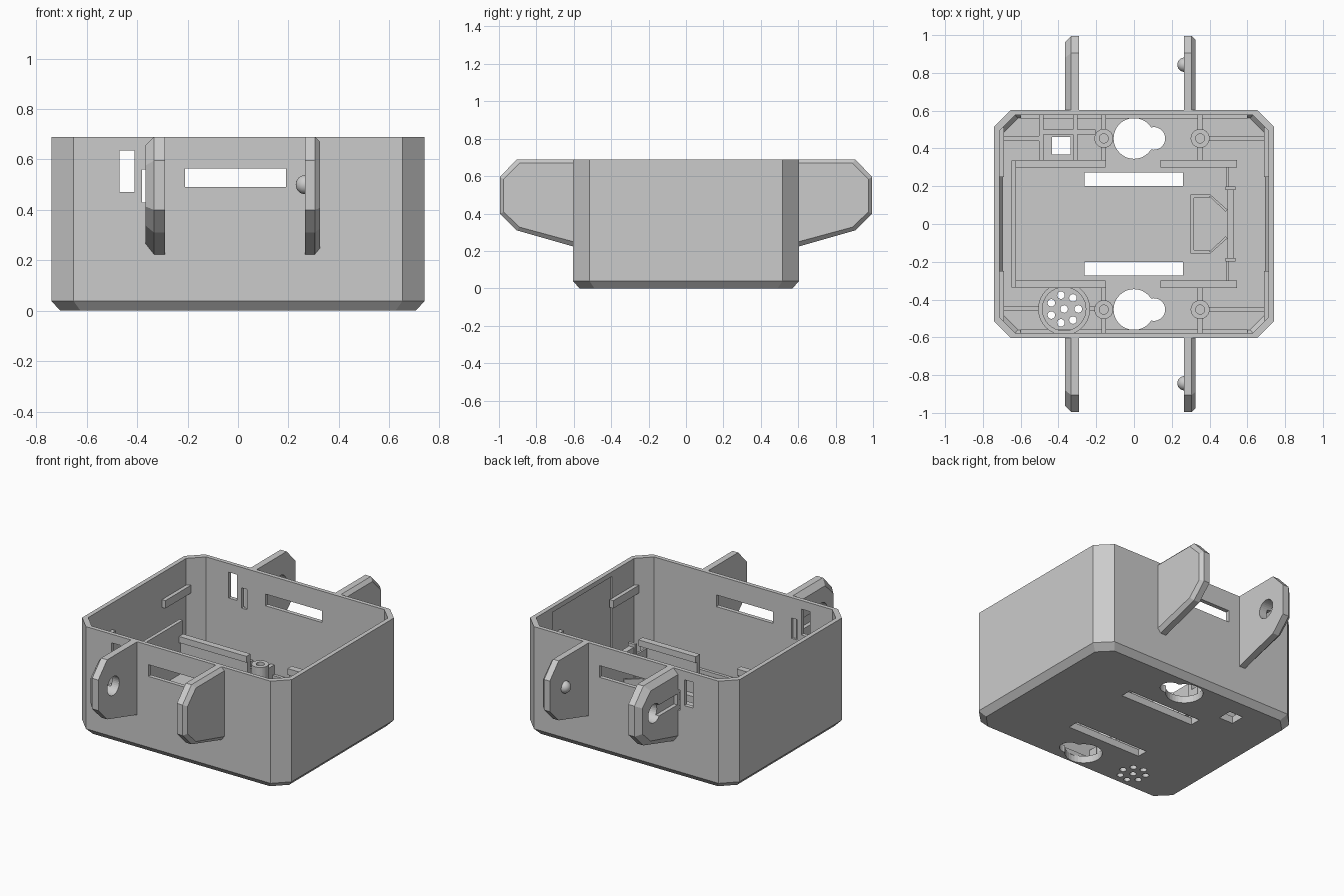
import bpy, bmesh, math
from mathutils import Matrix

cube = bpy.data.objects.get("Cube")
if cube:
    bpy.data.objects.remove(cube, do_unlink=True)

grey = bpy.data.materials.new("light grey plastic")
grey.use_nodes = True
grey.diffuse_color = (0.6, 0.6, 0.6, 1)
grey.node_tree.nodes["Principled BSDF"].inputs["Base Color"].default_value = (0.6, 0.6, 0.6, 1)


def finish(name, bm):
    bmesh.ops.recalc_face_normals(bm, faces=bm.faces)
    mesh = bpy.data.meshes.new(name)
    bm.to_mesh(mesh)
    bm.free()
    mesh.materials.append(grey)
    ob = bpy.data.objects.new(name, mesh)
    bpy.context.scene.collection.objects.link(ob)
    return ob


def loft(name, rings):
    bm = bmesh.new()
    loops = [[bm.verts.new(p) for p in ring] for ring in rings]
    n = len(loops[0])
    for a, b in zip(loops, loops[1:]):
        for i in range(n):
            j = (i + 1) % n
            bm.faces.new((a[i], a[j], b[j], b[i]))
    bm.faces.new(loops[0])
    bm.faces.new(loops[-1])
    return finish(name, bm)


def box(name, x, y, z):
    return loft(name, [[(x[0], y[0], h), (x[1], y[0], h), (x[1], y[1], h), (x[0], y[1], h)] for h in z])


def cylinder(name, x, y, r, z, sides=32):
    def ring(h):
        return [(x + r * math.cos(math.tau * i / sides), y + r * math.sin(math.tau * i / sides), h)
                for i in range(sides)]
    return loft(name, [ring(h) for h in z])


def octagon(hx, hy, c, z):
    pts = [(hx, hy - c), (hx - c, hy), (c - hx, hy), (-hx, hy - c),
           (-hx, c - hy), (c - hx, -hy), (hx - c, -hy), (hx, c - hy)]
    return [(x, y, z) for x, y in pts]


def cut(ob, cutters):
    for c in cutters:
        c.hide_render = True
        m = ob.modifiers.new("cut", 'BOOLEAN')
        m.operation = 'DIFFERENCE'
        m.solver = 'EXACT'
        m.object = c
    bpy.context.view_layer.update()
    deps = bpy.context.evaluated_depsgraph_get()
    mesh = bpy.data.meshes.new_from_object(ob.evaluated_get(deps))
    ob.modifiers.clear()
    ob.data = mesh
    for c in cutters:
        bpy.data.objects.remove(c, do_unlink=True)


TOP, FLOOR = 0.69, 0.045

# Open case with chamfered corners and base
case = loft("case", [octagon(0.705, 0.57, 0.08, 0), octagon(0.74, 0.603, 0.088, 0.038),
                     octagon(0.74, 0.603, 0.088, TOP)])
cutters = [loft("cavity", [octagon(0.695, 0.56, 0.08, FLOOR), octagon(0.712, 0.577, 0.083, 0.07),
                           octagon(0.712, 0.577, 0.083, TOP + 0.1)])]

# Openings through both long walls
for x, z in (((-0.21, 0.19), (0.49, 0.565)), ((-0.47, -0.41), (0.47, 0.635)), ((-0.38, -0.342), (0.43, 0.56))):
    cutters.append(box("wall_slot", x, (-0.65, 0.65), z))

# Floor openings: slots, keyholes, square window, speaker holes
through = (-0.1, 0.2)
for s in (1, -1):
    y = 0.453 * s
    cutters.append(box("floor_slot", (-0.263, 0.26), sorted((0.202 * s, 0.273 * s)), through))
    cutters.append(cylinder("keyhole", 0, y, 0.108, through))
    cutters.append(cylinder("keyhole_neck", 0.105, y, 0.06, through))
cutters.append(box("square_window", (-0.435, -0.337), (0.368, 0.46), through))
SX, SY = -0.37, -0.45
cutters.append(cylinder("speaker_hole", SX, SY, 0.02, through, 16))
for i in range(7):
    a = math.tau * i / 7
    cutters.append(cylinder("speaker_hole", SX + 0.075 * math.cos(a), SY + 0.075 * math.sin(a), 0.02, through, 16))

# Shallow recess inside the left wall
cutters.append(box("wall_recess", (0.70, 0.722), (-0.27, 0.33), (0.1, 0.66)))
cut(case, cutters)

# Mounting ears, chamfered on their outer face
profile = [(0.59, 0.69), (0.905, 0.69), (0.995, 0.595), (0.995, 0.4), (0.905, 0.31), (0.59, 0.22)]


def ear(name, s, inner, edge, outer, ky, kz):
    small = [(0.59 + (y - 0.59) * ky, 0.48 + (z - 0.48) * kz) for y, z in profile]
    return loft(name, [[(x, s * y, z) for y, z in p]
                       for x, p in ((inner, profile), (edge, profile), (outer, small))])


for s, side in ((-1, "front"), (1, "back")):
    ear(side + "_left_ear", s, 0.265, 0.305, 0.326, 0.95, 0.9)
    right = ear(side + "_right_ear", s, -0.29, -0.333, -0.366, 0.92, 0.84)
    hole = cylinder("pivot_hole", 0, 0, 0.06, (-0.1, 0.1))
    hole.data.transform(Matrix.Translation((-0.33, s * 0.843, 0.5)) @ Matrix.Rotation(math.pi / 2, 4, 'Y'))
    groove = box("entry_groove", (-0.4, -0.342), sorted((s * 0.61, s * 0.84)), (0.465, 0.535))
    cut(right, [hole, groove])

    # Round pivot bump
    bm = bmesh.new()
    bmesh.ops.create_uvsphere(bm, u_segments=24, v_segments=12, radius=0.038,
                              matrix=Matrix.Translation((0.267, s * 0.843, 0.5)))
    for f in bm.faces:
        f.smooth = True
    finish(side + "_pivot_bump", bm)

    # Board rails with a small lip
    for x in ((-0.625, -0.15), (0.14, 0.545)):
        box(side + "_rail", x, sorted((s * 0.312, s * 0.34)), (0.04, 0.29))
        box(side + "_rail_lip", x, sorted((s * 0.298, s * 0.314)), (0.25, 0.29))

    # Screw posts with stiffening ribs
    y = s * 0.453
    for x in (-0.16, 0.35):
        post = cylinder(side + "_screw_post", x, y, 0.05, (0.04, 0.18))
        cut(post, [cylinder("screw_hole", x, y, 0.024, (0.07, 0.3), 20)])
        for near, far in ((0.335, 0.408), (0.498, 0.58)):
            box(side + "_post_rib", (x - 0.013, x + 0.013), sorted((s * near, s * far)), (0.04, 0.13))
    box(side + "_long_rib", (0.395, 0.69), (y - 0.013, y + 0.013), (0.04, 0.12))
    box(side + "_long_wall_rib", (-0.6, 0.6), sorted((s * 0.558, s * 0.58)), (0.04, 0.07))

    # Ledges on the short walls
    box(side + "_right_ledge", (-0.715, -0.688), sorted((s * 0.25, s * 0.51)), (0.47, 0.52))
    box(side + "_left_ledge", (0.688, 0.715), sorted((s * 0.25, s * 0.51)), (0.47, 0.52))

    # Sloping sides of the connector pocket
    corner = [(0.39, s * 0.155), (0.405, s * 0.155), (0.495, s * 0.075), (0.485, s * 0.065)]
    loft(side + "_pocket_slope", [[(px, py, z) for px, py in corner] for z in (0.04, 0.14)])
    box(side + "_pocket_side", (0.3, 0.4), sorted((s * 0.138, s * 0.155)), (0.04, 0.14))

# Connector pocket end and board clip
box("pocket_end", (0.3, 0.318), (-0.155, 0.155), (0.04, 0.14))
box("board_clip", (0.495, 0.53), (-0.185, 0.185), (0.04, 0.30))
for s in (1, -1):
    box("clip_end", (0.485, 0.537), sorted((s * 0.18, s * 0.198)), (0.04, 0.32))
    box("clip_stop", (0.487, 0.5), sorted((s * 0.198, s * 0.3)), (0.04, 0.25))

# Upright stop plate at the right end of the board
box("stop_plate", (-0.648, -0.625), (-0.335, 0.335), (0.04, 0.38))

# Ribs around the square window
for x in (-0.49, -0.31):
    box("window_rib", (x - 0.012, x + 0.012), (0.335, 0.58), (0.04, 0.12))
box("window_cross_rib", (-0.49, -0.205), (0.475, 0.5), (0.04, 0.12))
box("window_outer_rib", (-0.69, -0.49), (0.44, 0.465), (0.04, 0.12))

# Speaker ring and its ribs
ring = cylinder("speaker_ring", SX, SY, 0.138, (0.04, 0.16), 40)
cut(ring, [cylinder("ring_bore", SX, SY, 0.115, (0, 0.3), 40)])
box("speaker_outer_rib", (-0.69, -0.505), (-0.46, -0.435), (0.04, 0.12))
box("speaker_inner_rib", (-0.235, -0.205), (-0.46, -0.435), (0.04, 0.12))
